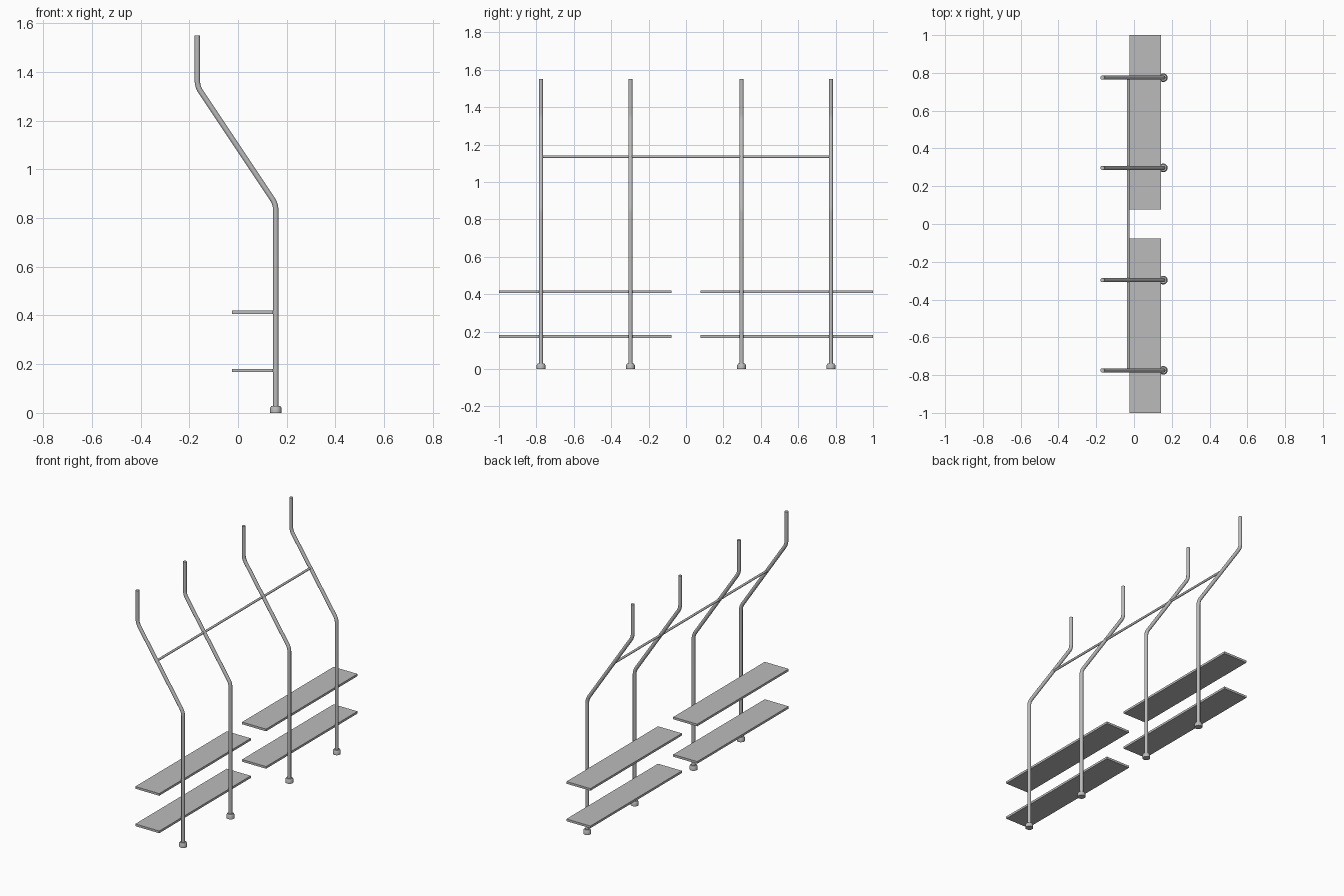
import bpy, bmesh, math
from mathutils import Vector

cube = bpy.data.objects.get("Cube")
if cube:
    bpy.data.objects.remove(cube)

steel = bpy.data.materials.new("grey_steel")
steel.use_nodes = True
GREY = (0.5, 0.5, 0.5, 1)
steel.diffuse_color = GREY
steel.node_tree.nodes["Principled BSDF"].inputs["Base Color"].default_value = GREY

POST_YS = (-0.775, -0.297, 0.297, 0.775)
PIPE_R, FOOT_R = 0.011, 0.023
POST_X, TOP_X = 0.155, -0.167
LOW_BEND, HIGH_BEND, TOP_Z = 0.857, 1.34, 1.55


def finish(name, bm, smooth=True):
    """Turn a bmesh into a named, coloured object."""
    bmesh.ops.recalc_face_normals(bm, faces=bm.faces)
    mesh = bpy.data.meshes.new(name)
    bm.to_mesh(mesh)
    bm.free()
    obj = bpy.data.objects.new(name, mesh)
    bpy.context.collection.objects.link(obj)
    mesh.materials.append(steel)
    if smooth:
        bpy.ops.object.select_all(action='DESELECT')
        obj.select_set(True)
        bpy.context.view_layer.objects.active = obj
        bpy.ops.object.shade_smooth_by_angle(angle=math.radians(35))
    return obj


def fillet(path, reach, steps=5):
    """Round the inner corners of a path."""
    out = [path[0]]
    for a, b, c in zip(path, path[1:], path[2:]):
        p = b + (a - b).normalized() * reach
        q = b + (c - b).normalized() * reach
        for i in range(steps + 1):
            t = i / steps
            out.append(p.lerp(b, t).lerp(b.lerp(q, t), t))
    return out + [path[-1]]


def pipe(name, path, radius, sides=20):
    """Sweep a circle along a path lying in one vertical plane."""
    bm = bmesh.new()
    side = (path[-1] - path[0]).cross(Vector((0, 1, 0)))
    side = Vector((0, 1, 0)) if side.length > 1e-6 else Vector((1, 0, 0))
    rings = []
    for i, p in enumerate(path):
        before = (p - path[max(i - 1, 0)]).normalized()
        after = (path[min(i + 1, len(path) - 1)] - p).normalized()
        other = (before + after).normalized().cross(side)
        angles = [2 * math.pi * k / sides for k in range(sides)]
        rings.append([bm.verts.new(p + radius * (side * math.cos(a) + other * math.sin(a)))
                      for a in angles])
    for r, s in zip(rings, rings[1:]):
        for k in range(sides):
            n = (k + 1) % sides
            bm.faces.new((r[k], r[n], s[n], s[k]))
    bm.faces.new(rings[0])
    bm.faces.new(rings[-1])
    return finish(name, bm)


def foot(name, y, sides=24):
    """Levelling foot with a tapered shoulder, lathed from a profile."""
    bm = bmesh.new()
    profile = ((0, 0), (FOOT_R, 0), (FOOT_R, 0.021), (0.018, 0.029), (0, 0.029))
    verts = [bm.verts.new((r, 0, z)) for r, z in profile]
    edges = [bm.edges.new(pair) for pair in zip(verts, verts[1:])]
    bmesh.ops.spin(bm, geom=verts + edges, cent=(0, 0, 0), axis=(0, 0, 1),
                   angle=2 * math.pi, steps=sides)
    bmesh.ops.remove_doubles(bm, verts=bm.verts, dist=1e-5)
    bmesh.ops.translate(bm, verts=bm.verts, vec=(POST_X, y, 0))
    return finish(name, bm)


def board(name, low, high):
    """Flat rectangular board between two corners."""
    bm = bmesh.new()
    low, high = Vector(low), Vector(high)
    bmesh.ops.create_cube(bm, size=1)
    bmesh.ops.scale(bm, verts=bm.verts, vec=high - low)
    bmesh.ops.translate(bm, verts=bm.verts, vec=(low + high) / 2)
    return finish(name, bm, smooth=False)


# Cranked posts with feet
for i, y in enumerate(POST_YS, 1):
    corners = [Vector((x, y, z)) for x, z in ((POST_X, 0.01), (POST_X, LOW_BEND),
                                              (TOP_X, HIGH_BEND), (TOP_X, TOP_Z))]
    pipe(f"post_{i}", fillet(corners, 0.025), PIPE_R)
    foot(f"foot_{i}", y)

# Thin rail joining the sloping parts of the posts
rail = [Vector((-0.031, y, 1.135)) for y in (POST_YS[0], POST_YS[-1])]
pipe("cross_rail", rail, 0.007, 16)

# Two tiers of shelves on each half
for tier, z in (("lower", 0.167), ("upper", 0.406)):
    for half, y in (("front", -1), ("back", 0.077)):
        board(f"{tier}_{half}_shelf", (-0.025, y, z), (0.144, y + 0.923, z + 0.014))
